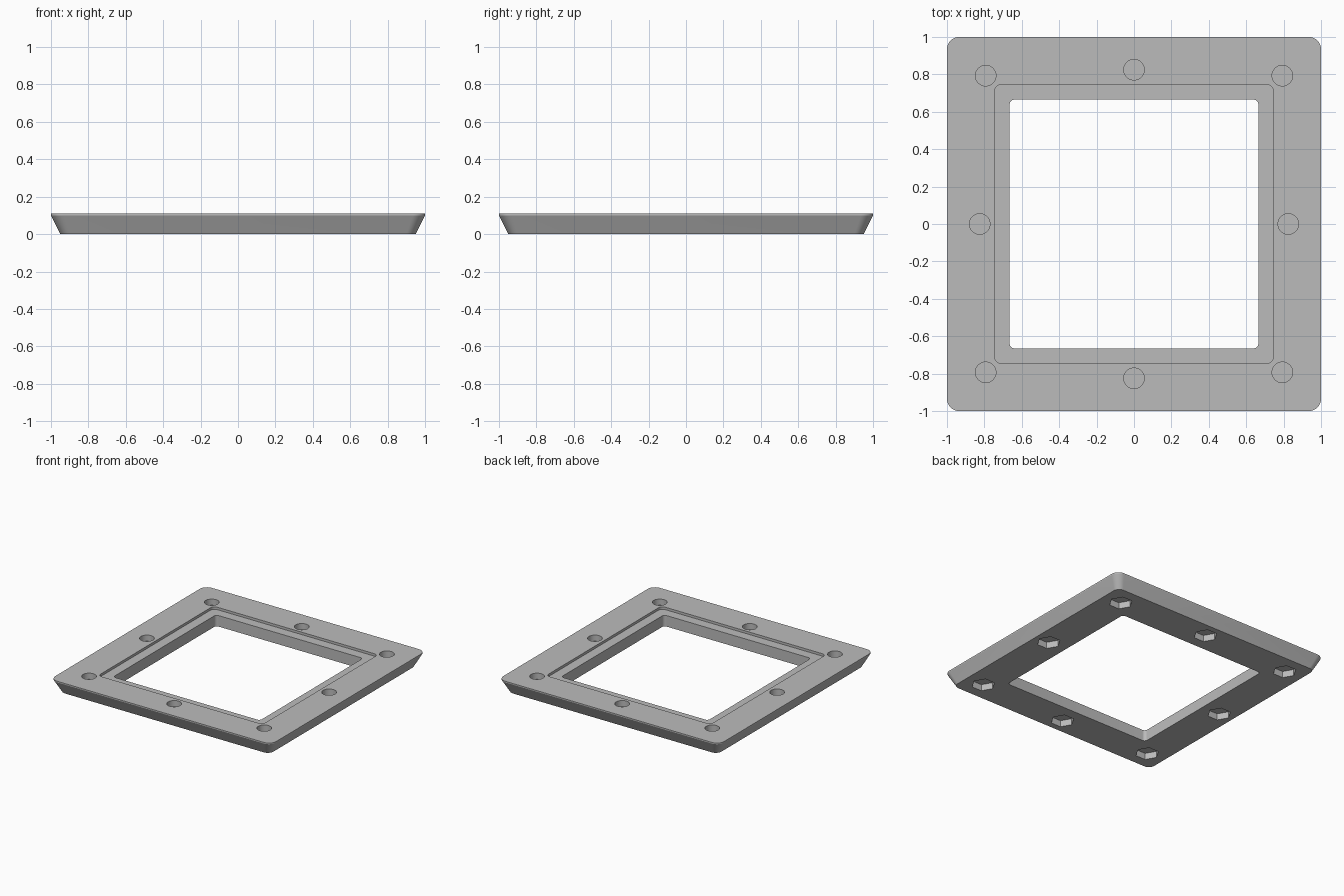
import bpy, bmesh
from math import cos, sin, pi, radians

cube = bpy.data.objects.get("Cube")
if cube:
    bpy.data.objects.remove(cube, do_unlink=True)

grey = bpy.data.materials.new("plain grey")
grey.use_nodes = True
colour = (0.5, 0.5, 0.5, 1)
grey.diffuse_color = colour
grey.node_tree.nodes["Principled BSDF"].inputs["Base Color"].default_value = colour

HEIGHT = 0.11
CORNER_STEPS = 8


def make_object(name, bm):
    bmesh.ops.recalc_face_normals(bm, faces=bm.faces[:])
    mesh = bpy.data.meshes.new(name)
    bm.to_mesh(mesh)
    bm.free()
    mesh.materials.append(grey)
    obj = bpy.data.objects.new(name, mesh)
    bpy.context.collection.objects.link(obj)
    return obj


def rounded_square(bm, half, radius, z):
    """Ring of vertices around a square with rounded corners."""
    ring = []
    for quarter, (sx, sy) in enumerate([(1, 1), (-1, 1), (-1, -1), (1, -1)]):
        for i in range(CORNER_STEPS + 1):
            a = (quarter + i / CORNER_STEPS) * pi / 2
            ring.append(bm.verts.new((sx * (half - radius) + radius * cos(a),
                                      sy * (half - radius) + radius * sin(a), z)))
    return ring


# Frame cross-section: half width, corner radius, height
section = [
    (0.95, 0.05, 0), (1.0, 0.065, 0.1), (1.0, 0.065, HEIGHT),
    (0.745, 0.035, HEIGHT), (0.745, 0.035, 0.09),
    (0.665, 0.025, 0.09), (0.665, 0.025, 0),
]
bm = bmesh.new()
rings = [rounded_square(bm, *row) for row in section]
for a, b in zip(rings, rings[1:] + rings[:1]):
    for i in range(len(a)):
        j = (i + 1) % len(a)
        bm.faces.new((a[i], a[j], b[j], b[i]))
frame = make_object("frame", bm)

# Eight fixing points: corners and middles of the sides
corner, middle = 0.793, 0.825
points = [(x * (corner if y else middle), y * (corner if x else middle))
          for x in (-1, 0, 1) for y in (-1, 0, 1) if x or y]


def drill(name, sides, radius, low, high):
    """Cut a prism-shaped pocket at every fixing point."""
    bm = bmesh.new()
    for px, py in points:
        loops = [[bm.verts.new((px + radius * cos(2 * pi * i / sides),
                                py + radius * sin(2 * pi * i / sides), z))
                  for i in range(sides)] for z in (low, high)]
        bm.faces.new(loops[0])
        bm.faces.new(loops[1])
        for i in range(sides):
            j = (i + 1) % sides
            bm.faces.new((loops[0][i], loops[0][j], loops[1][j], loops[1][i]))
    cutter = make_object(name, bm)
    cutter.hide_render = True
    mod = frame.modifiers.new(name, "BOOLEAN")
    mod.operation = "DIFFERENCE"
    mod.solver = "EXACT"
    mod.object = cutter
    bpy.ops.object.modifier_apply(modifier=mod.name)
    bpy.data.objects.remove(cutter, do_unlink=True)


bpy.context.view_layer.objects.active = frame
frame.select_set(True)
# Round screw holes from above, hexagonal nut pockets from below
drill("screw_holes", 32, 0.055, 0.06, HEIGHT + 0.05)
drill("nut_pockets", 6, 0.088, -0.05, 0.052)

bpy.ops.object.shade_smooth_by_angle(angle=radians(25))
